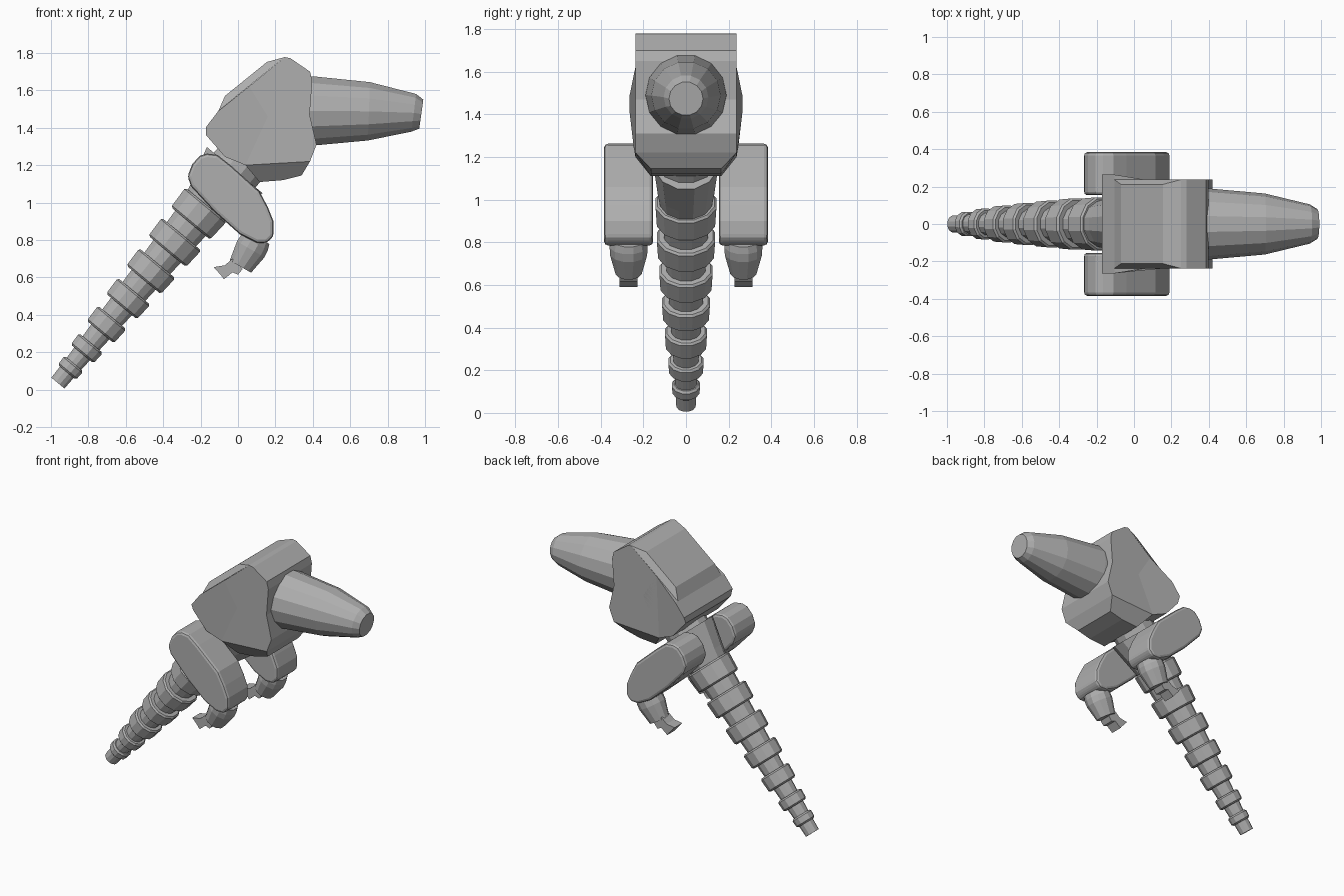
import bpy, bmesh, math

if "Cube" in bpy.data.objects:
    bpy.data.objects.remove(bpy.data.objects["Cube"])

grey = bpy.data.materials.new("mid grey")
grey.diffuse_color = (0.43, 0.43, 0.43, 1)
grey.use_nodes = True
grey.node_tree.nodes["Principled BSDF"].inputs["Base Color"].default_value = grey.diffuse_color


def finish(name, bm, bevel=0.0, segments=1):
    bmesh.ops.recalc_face_normals(bm, faces=bm.faces)
    me = bpy.data.meshes.new(name)
    bm.to_mesh(me)
    bm.free()
    me.materials.append(grey)
    ob = bpy.data.objects.new(name, me)
    bpy.context.collection.objects.link(ob)
    if bevel:
        m = ob.modifiers.new("bevel", "BEVEL")
        m.width = bevel
        m.segments = segments
        m.limit_method = "ANGLE"
        m.angle_limit = math.radians(40)
    return ob


def prism(name, pts, cy=0.0, bevel=0.0, segments=1):
    """Profile of (x, z, half width) spread to both sides of y = cy."""
    bm = bmesh.new()
    a = [bm.verts.new((x, cy - h, z)) for x, z, h in pts]
    b = [bm.verts.new((x, cy + h, z)) for x, z, h in pts]
    bm.faces.new(a)
    bm.faces.new(b)
    for i in range(len(pts)):
        j = (i + 1) % len(pts)
        bm.faces.new((a[i], a[j], b[j], b[i]))
    return finish(name, bm, bevel, segments)


def loft(name, sections, n=12, cy=0.0, bevel=0.0):
    """Rings (x, z, axis angle in degrees, in-plane radius, y radius)."""
    bm = bmesh.new()
    rings = []
    for x, z, ang, rp, ry in sections:
        px, pz = -math.sin(math.radians(ang)), math.cos(math.radians(ang))
        ring = []
        for i in range(n):
            t = 2 * math.pi * (i + 0.5) / n
            c, s = math.cos(t) * rp, math.sin(t) * ry
            ring.append(bm.verts.new((x + px * c, cy + s, z + pz * c)))
        rings.append(ring)
    bm.faces.new(rings[0])
    bm.faces.new(rings[-1])
    for a, b in zip(rings, rings[1:]):
        for i in range(n):
            j = (i + 1) % n
            bm.faces.new((a[i], a[j], b[j], b[i]))
    return finish(name, bm, bevel)


# tail core and rings along a straight slanted axis
TX, TZ, ANG = -0.963, 0.035, 50.3
DX, DZ = math.cos(math.radians(ANG)), math.sin(math.radians(ANG))


def on_axis(t, rp, ry=None):
    return (TX + DX * t, TZ + DZ * t, ANG, rp, ry or rp)


loft("tail_core", [on_axis(0, 0.047), on_axis(0.1, 0.05), on_axis(1.2, 0.115)])
for i, (t, length, r) in enumerate([
        (0.105, 0.06, 0.067), (0.24, 0.075, 0.084), (0.405, 0.10, 0.10),
        (0.585, 0.105, 0.114), (0.775, 0.115, 0.127), (0.975, 0.12, 0.139),
        (1.175, 0.13, 0.145)]):
    loft(f"tail_ring_{i + 1}",
         [on_axis(t - length / 2, r * 0.97), on_axis(t + length / 2, r * 1.02)], bevel=0.01)

# flared neck, collar plate and hidden stem up into the head
loft("neck", [on_axis(1.18, 0.115), on_axis(1.3, 0.145, 0.135), on_axis(1.48, 0.2, 0.155)])
loft("neck_stem", [on_axis(1.45, 0.15, 0.14), on_axis(1.65, 0.15, 0.14)])

# head: front block, flared rear block, chin and raised back panel
W = 0.237
prism("head_block", [(x, z, W) for x, z in [
    (-0.02, 1.555), (0.25, 1.778), (0.28, 1.772), (0.385, 1.70), (0.397, 1.65), (0.383, 1.47),
    (0.42, 1.31), (0.385, 1.22), (0.04, 1.2), (0.0, 1.35)]])
prism("head_rear", [
    (-0.17, 1.36, 0.245), (-0.17, 1.405, 0.264), (-0.105, 1.49, 0.264), (0.06, 1.622, W),
    (0.16, 1.46, W), (0.04, 1.2, W), (-0.07, 1.245, 0.245)])
prism("chin", [(0.04, 1.2, W), (0.385, 1.22, W), (0.34, 1.145, 0.165),
               (0.24, 1.12, 0.165), (0.115, 1.11, 0.165)])
prism("back_panel", [(-0.105, 1.49, W), (-0.07, 1.57, 0.212),
                     (0.155, 1.752, 0.212), (0.25, 1.778, W)])

# snout, drooping slightly at the end
loft("snout", [(0.33, 1.49, 0, 0.19, 0.19), (0.40, 1.49, 0, 0.19, 0.19),
               (0.70, 1.488, -2, 0.16, 0.163), (0.94, 1.48, -7, 0.104, 0.105),
               (0.98, 1.473, -8, 0.08, 0.08)], n=14)

# arms, one on each side
ARM = [(-0.165, 1.262), (-0.11, 1.255), (-0.04, 1.20), (0.115, 1.06), (0.16, 0.975),
       (0.19, 0.90), (0.19, 0.82), (0.155, 0.785), (0.10, 0.785), (0.01, 0.83),
       (-0.125, 0.95), (-0.25, 1.085), (-0.27, 1.14), (-0.245, 1.205), (-0.205, 1.25)]
CLAW = [(-0.03, 0.70), (0.025, 0.645), (0.0, 0.615), (-0.03, 0.627), (-0.075, 0.59),
        (-0.09, 0.61), (-0.13, 0.655), (-0.07, 0.665)]
for side, s in (("left", 1), ("right", -1)):
    cy = 0.269 * s
    prism(f"{side}_arm", [(x, z, 0.115) for x, z in ARM], cy, 0.018, 2)
    loft(f"{side}_wrist", [(0.105, 0.815, 240, 0.075, 0.085), (0.088, 0.785, 240, 0.085, 0.092),
                           (0.068, 0.75, 240, 0.088, 0.09), (0.013, 0.658, 240, 0.068, 0.063)],
         cy=cy)
    prism(f"{side}_claw", [(x, z, 0.042) for x, z in CLAW], cy)
